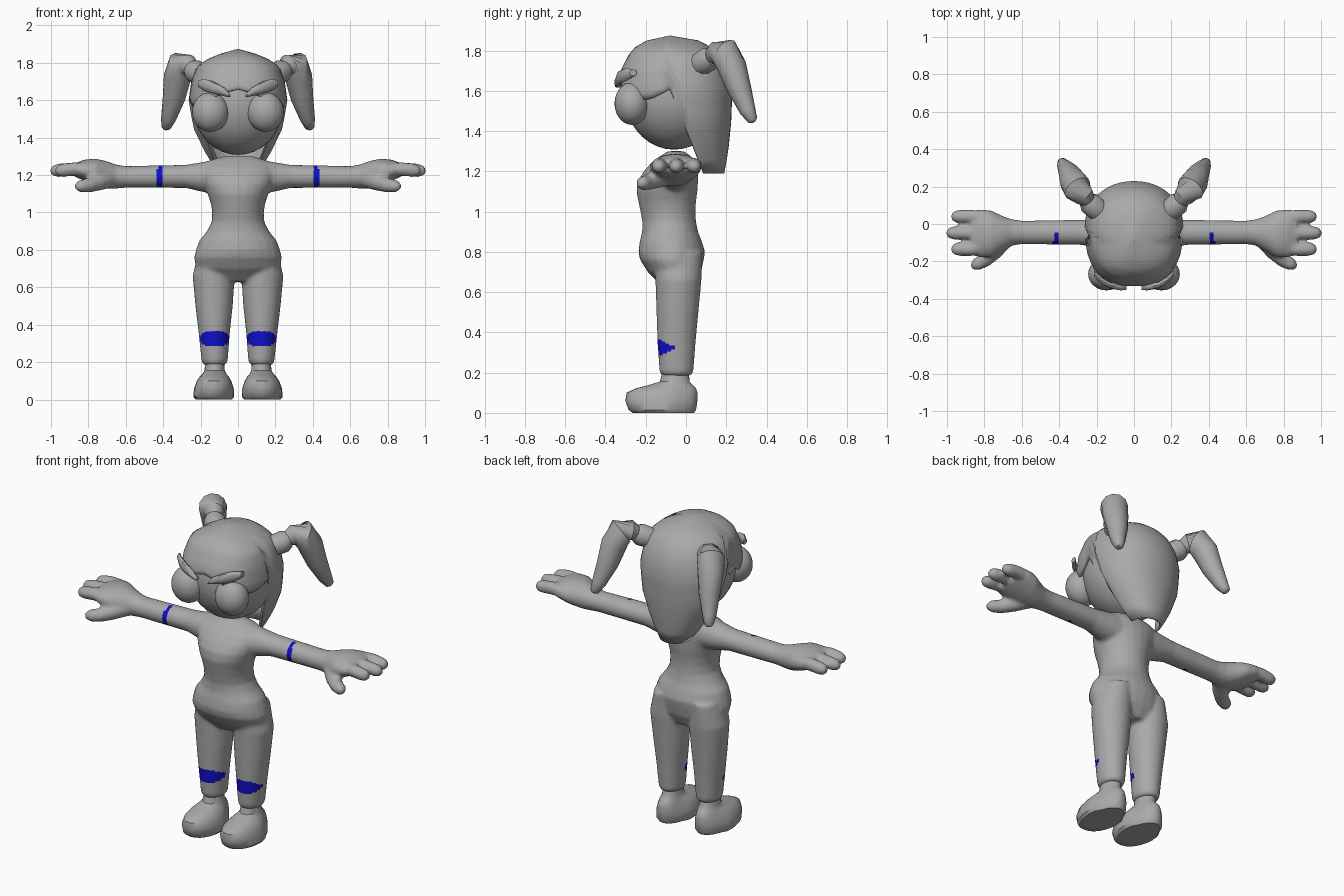
import bpy, bmesh, math
from mathutils import Vector


def material(name, rgb):
    m = bpy.data.materials.new(name)
    m.diffuse_color = (*rgb, 1)
    return m


GREY = material("plain grey", (0.40, 0.40, 0.40))
BLUE = material("patch blue", (0.005, 0.005, 0.60))
X, Y, Z = Vector((1, 0, 0)), Vector((0, 1, 0)), Vector((0, 0, 1))


def finish(name, bm):
    bmesh.ops.remove_doubles(bm, verts=bm.verts, dist=0.0002)
    bmesh.ops.recalc_face_normals(bm, faces=bm.faces)
    me = bpy.data.meshes.new(name)
    bm.to_mesh(me)
    bm.free()
    ob = bpy.data.objects.new(name, me)
    bpy.context.collection.objects.link(ob)
    me.materials.append(GREY)
    return ob


def select(obs):
    bpy.ops.object.select_all(action='DESELECT')
    for o in obs:
        o.select_set(True)
    bpy.context.view_layer.objects.active = obs[0]


def smooth(ob, angle=40):
    select([ob])
    bpy.ops.object.shade_smooth_by_angle(angle=math.radians(angle))


def loft(name, rings, caps=True):
    bm = bmesh.new()
    rows = [[bm.verts.new(p) for p in r] for r in rings]
    n = len(rows[0])
    for a, b in zip(rows, rows[1:]):
        for i in range(n):
            j = (i + 1) % n
            bm.faces.new((a[i], a[j], b[j], b[i]))
    if caps:
        bm.faces.new(rows[0])
        bm.faces.new(rows[-1])
    return finish(name, bm)


def ring(c, u, v, n=24):
    return [Vector(c) + u * math.cos(2 * math.pi * i / n) + v * math.sin(2 * math.pi * i / n)
            for i in range(n)]


def stack(name, rows, s=1):
    """Horizontal ellipses: z, x centre, x radius, front y, back y."""
    return loft(name, [ring((s * xc, (f + b) / 2, z), X * rx, Y * ((b - f) / 2))
                       for z, xc, rx, f, b in rows])


def tube(name, pts, s=1, n=12):
    """Round tube through points of x, y, z, radius."""
    ps = [Vector((s * p[0], p[1], p[2])) for p in pts]
    rings = []
    for i, p in enumerate(ps):
        t = (ps[min(i + 1, len(ps) - 1)] - ps[max(i - 1, 0)]).normalized()
        u = t.cross(Y if abs(t.y) < 0.8 else X).normalized()
        rings.append(ring(p, u * pts[i][3], t.cross(u) * pts[i][3], n))
    return loft(name, rings)


def ball(name, c, r, seg=28, rows=18):
    bm = bmesh.new()
    bmesh.ops.create_uvsphere(bm, u_segments=seg, v_segments=rows, radius=1)
    for v in bm.verts:
        v.co = Vector([c[k] + v.co[k] * r[k] for k in range(3)])
    return finish(name, bm)


def lerp(table, x):
    """Linear lookup in rows sorted by rising first value."""
    x = min(max(x, table[0][0]), table[-1][0])
    for a, b in zip(table, table[1:]):
        if x <= b[0]:
            t = (x - a[0]) / (b[0] - a[0])
            return [p + (q - p) * t for p, q in zip(a[1:], b[1:])]


# Body: torso, legs, arms and hands fused into one smooth skin
parts = [stack("body", [
    (0.63, 0, 0.13, -0.12, 0.04), (0.70, 0, 0.225, -0.19, 0.075), (0.76, 0, 0.235, -0.228, 0.088),
    (0.80, 0, 0.225, -0.237, 0.095), (0.85, 0, 0.207, -0.23, 0.08), (0.90, 0, 0.166, -0.218, 0.06),
    (0.95, 0, 0.141, -0.217, 0.05), (1.00, 0, 0.138, -0.226, 0.047), (1.05, 0, 0.146, -0.237, 0.05),
    (1.10, 0, 0.163, -0.247, 0.057), (1.15, 0, 0.182, -0.24, 0.06), (1.20, 0, 0.20, -0.21, 0.06),
    (1.24, 0, 0.20, -0.175, 0.05), (1.275, 0, 0.165, -0.13, 0.025), (1.30, 0, 0.08, -0.09, -0.01)])]
for s in (1, -1):
    parts.append(stack("leg", [
        (0.80, 0.12, 0.09, -0.16, 0.08), (0.66, 0.13, 0.113, -0.152, 0.077),
        (0.50, 0.128, 0.10, -0.147, 0.062), (0.35, 0.127, 0.083, -0.142, 0.048),
        (0.205, 0.125, 0.07, -0.132, 0.037), (0.185, 0.125, 0.058, -0.12, 0.025)], s))
    # arm and palm sections: x, y centre, z centre, y radius, z radius
    parts.append(loft("arm", [ring((s * x, y, z), Y * ry, Z * rz) for x, y, z, ry, rz in (
        (0.08, -0.06, 1.19, 0.10, 0.10), (0.20, -0.05, 1.19, 0.078, 0.078),
        (0.28, -0.045, 1.193, 0.067, 0.062), (0.60, -0.045, 1.19, 0.063, 0.058),
        (0.65, -0.045, 1.192, 0.07, 0.064), (0.70, -0.05, 1.20, 0.092, 0.074),
        (0.76, -0.053, 1.215, 0.125, 0.073), (0.82, -0.05, 1.225, 0.13, 0.058),
        (0.87, -0.05, 1.228, 0.115, 0.036))]))
    for y, tip in ((0.04, 0.975), (-0.048, 1.0), (-0.135, 0.975)):
        parts.append(tube("finger", [
            (0.78, y * 0.9, 1.23, 0.036), (0.88, y, 1.232, 0.037), (tip - 0.035, y, 1.225, 0.036),
            (tip - 0.01, y, 1.222, 0.028), (tip + 0.003, y, 1.22, 0.012)], s))
    parts.append(tube("thumb", [
        (0.69, -0.08, 1.18, 0.05), (0.75, -0.15, 1.16, 0.045), (0.80, -0.195, 1.145, 0.039),
        (0.845, -0.218, 1.14, 0.034), (0.868, -0.232, 1.138, 0.015)], s))
select(parts)
bpy.ops.object.join()
body = parts[0]
m = body.modifiers.new("fuse", 'REMESH')
m.mode, m.voxel_size = 'VOXEL', 0.01
m = body.modifiers.new("relax", 'SMOOTH')
m.factor, m.iterations = 0.5, 6
select([body])
bpy.ops.object.convert(target='MESH')
body.data.materials.clear()
body.data.materials.append(GREY)
body.data.materials.append(BLUE)
# Blue knee patches and arm bands on the front
for p in body.data.polygons:
    c = p.center
    ax = abs(c.x)
    knee = ((ax - 0.125) / 0.082) ** 2 + ((c.z - 0.325) / 0.045) ** 2 < 1 and c.y < -0.055
    band = 0.405 < ax < 0.43 and c.y < -0.047
    p.material_index = 1 if knee or band else 0
smooth(body, 60)

# Feet with ankles
for s, side in ((1, "left"), (-1, "right")):
    foot = stack(side + "_foot", [
        (0.0, 0.13, 0.095, -0.265, 0.04), (0.015, 0.13, 0.107, -0.285, 0.05),
        (0.06, 0.129, 0.104, -0.302, 0.057), (0.10, 0.128, 0.09, -0.295, 0.056),
        (0.122, 0.127, 0.076, -0.25, 0.05), (0.137, 0.126, 0.064, -0.19, 0.035),
        (0.155, 0.125, 0.054, -0.13, 0.018), (0.21, 0.125, 0.05, -0.115, 0.013)], s)
    for v in foot.data.vertices:  # narrower heel, wider toes
        if v.co.z < 0.13:
            w = 0.9 if v.co.y > -0.05 else 1.02
            v.co.x = s * 0.13 + (v.co.x - s * 0.13) * w
    smooth(foot)

# Face and eyes
smooth(ball("face", (0, -0.06, 1.58), (0.245, 0.245, 0.272)))
for s, side in ((1, "left"), (-1, "right")):
    smooth(ball(side + "_eye", (s * 0.147, -0.268, 1.537), (0.098, 0.087, 0.106)))
    # Slanted brow
    brow = loft(side + "_brow", [
        ring((s * x, y, z), Z * h, Y * 0.018, 10) for x, y, z, h in (
            (0.04, -0.335, 1.622, 0.006), (0.07, -0.338, 1.643, 0.022), (0.13, -0.328, 1.668, 0.032),
            (0.18, -0.298, 1.682, 0.032), (0.215, -0.262, 1.69, 0.016))])
    smooth(brow)
    # Hair tie and pigtail
    smooth(tube(side + "_hair_tie", [
        (0.195, 0.075, 1.735, 0.06), (0.235, 0.11, 1.757, 0.062), (0.255, 0.13, 1.768, 0.045)], s))
    smooth(tube(side + "_pigtail", [
        (0.235, 0.115, 1.765, 0.035), (0.268, 0.15, 1.788, 0.058), (0.302, 0.19, 1.79, 0.078),
        (0.325, 0.228, 1.72, 0.073), (0.343, 0.265, 1.61, 0.06), (0.372, 0.307, 1.50, 0.04),
        (0.385, 0.33, 1.455, 0.026), (0.387, 0.335, 1.445, 0.012)], s))

# Hair shell: envelope rows of z, x radius, front y, back y, centre y
ENVELOPE = [
    (1.19, 0.09, 0.0, 0.19, 0.085), (1.30, 0.165, -0.15, 0.21, 0.055), (1.45, 0.238, -0.30, 0.225, 0.02),
    (1.60, 0.264, -0.342, 0.23, -0.015), (1.70, 0.25, -0.325, 0.21, -0.03),
    (1.78, 0.222, -0.285, 0.165, -0.045), (1.82, 0.165, -0.25, 0.12, -0.06),
    (1.85, 0.09, -0.195, 0.065, -0.07), (1.875, 0.0, -0.08, -0.08, -0.08)]
# Hem height against angle below the side line (90 = middle of the fringe)
HEM = [(0, 1.19), (7, 1.61), (20, 1.57), (35, 1.55), (50, 1.59), (75, 1.635), (90, 1.66)]
COLS, ROWS = 48, 16
rows = []
for r in range(ROWS + 1):
    row = []
    for c in range(COLS):
        a = 2 * math.pi * c / COLS
        ca, sa = math.cos(a), math.sin(a)
        down = math.degrees(math.asin(max(-1, min(1, -sa))))
        hem = lerp(HEM, down)[0] if down > 0.01 else 1.19
        z = 1.875 - (1.875 - hem) * (r / ROWS) ** 1.6
        rx, front, back, cy = lerp(ENVELOPE, z)
        e = 0.8 if sa < 0 else 0.95
        x = rx * math.copysign(abs(ca) ** e, ca)
        y = cy + (back - cy if sa > 0 else cy - front) * math.copysign(abs(sa) ** e, sa)
        row.append(Vector((x, y, z)))
    rows.append(row)
hair = loft("hair", rows, caps=False)
m = hair.modifiers.new("thickness", 'SOLIDIFY')
m.thickness, m.offset = 0.015, -1
smooth(hair)
